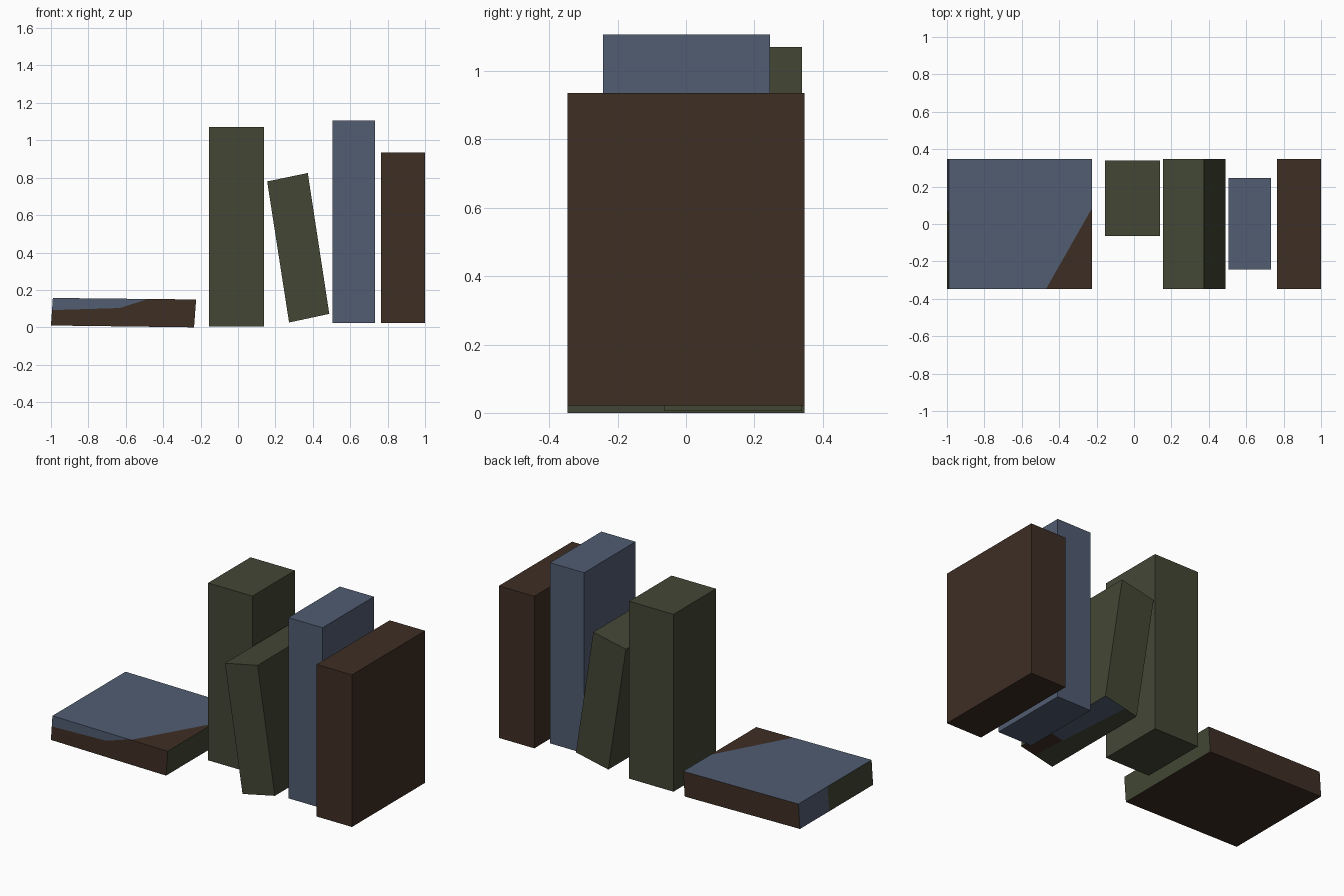
import bpy, bmesh
from mathutils import Vector

if "Cube" in bpy.data.objects:
    bpy.data.objects.remove(bpy.data.objects["Cube"])


def material(name, rgb):
    lin = [((c / 255 + 0.055) / 1.055) ** 2.4 for c in rgb]
    m = bpy.data.materials.new(name)
    m.diffuse_color = (*lin, 1)
    m.use_nodes = True
    m.node_tree.nodes["Principled BSDF"].inputs["Base Color"].default_value = m.diffuse_color
    return m


BLUE, GREEN, BROWN = range(3)
MATS = [material("slate blue", (81, 93, 114)),
        material("dark olive", (67, 71, 53)),
        material("dark brown", (62, 46, 36))]


def book(name, corners, y0, y1, cuts=(), rule=lambda c, n: GREEN):
    """Extrude a front outline (x, z) from y0 to y1, cut it, colour faces by rule."""
    bm = bmesh.new()
    face = bm.faces.new([bm.verts.new((x, y0, z)) for x, z in corners])
    ext = bmesh.ops.extrude_face_region(bm, geom=[face], use_keep_orig=True)
    for v in ext["geom"]:
        if isinstance(v, bmesh.types.BMVert):
            v.co.y = y1
    bmesh.ops.recalc_face_normals(bm, faces=bm.faces)
    for co, no in cuts:
        bmesh.ops.bisect_plane(bm, geom=bm.verts[:] + bm.edges[:] + bm.faces[:],
                               plane_co=co, plane_no=no)
    bm.normal_update()
    for f in bm.faces:
        f.material_index = rule(f.calc_center_median(), f.normal)
    me = bpy.data.meshes.new(name)
    bm.to_mesh(me)
    bm.free()
    for m in MATS:
        me.materials.append(m)
    ob = bpy.data.objects.new(name, me)
    bpy.context.collection.objects.link(ob)
    return ob


def rect(x0, x1, z0, z1):
    return [(x0, z0), (x1, z0), (x1, z1), (x0, z1)]


def above(c, plane):
    return (c - Vector(plane[0])).dot(Vector(plane[1])) > 0


D = 0.347

# Upright books
book("tall_green_book", rect(-0.155, 0.14, 0.005, 1.07), -0.063, 0.34)
book("blue_book", rect(0.505, 0.732, 0.022, 1.107), -0.243, 0.245,
     rule=lambda c, n: BLUE)
book("brown_book", rect(0.765, 1.0, 0.022, 0.935), -D, D,
     rule=lambda c, n: BROWN)

# Leaning book, with a patched underside
lean_cuts = [((0.375, 0, 0.05), (1, 0.06, 0)), ((0.4, -0.13, 0.05), (0, 1, 0))]


def lean_rule(c, n):
    if n.z < -0.8 and above(c, lean_cuts[0]):
        return BLUE if above(c, lean_cuts[1]) else BROWN
    return GREEN


book("leaning_book", [(0.273, 0.026), (0.488, 0.072), (0.373, 0.825), (0.156, 0.78)],
     -D, D, lean_cuts, lean_rule)

# Lying book: blue cover with a brown corner, brown front edge, mixed left end
corner = ((-0.47, -D, 0), (-0.44, 0.25, 0))
edge_low = ((-1, 0, 0.092), (-0.03, 0, 1))
edge_curve = ((-0.62, 0, 0.107), (-0.32, 0, 1))
end_split = ((-1, 0.07, 0), (0, 1, 0))


def lying_rule(c, n):
    if n.z > 0.8:
        return BLUE if above(c, corner) else BROWN
    if n.y < -0.8:
        return BLUE if above(c, edge_low) and above(c, edge_curve) else BROWN
    if n.x < -0.8:
        return BLUE if above(c, end_split) else GREEN
    return GREEN if n.x > 0.8 else BROWN


book("lying_book", [(-1.0, 0.01), (-0.235, 0.0), (-0.224, 0.149), (-0.99, 0.157)],
     -D, D, [corner, edge_low, edge_curve, end_split], lying_rule)
